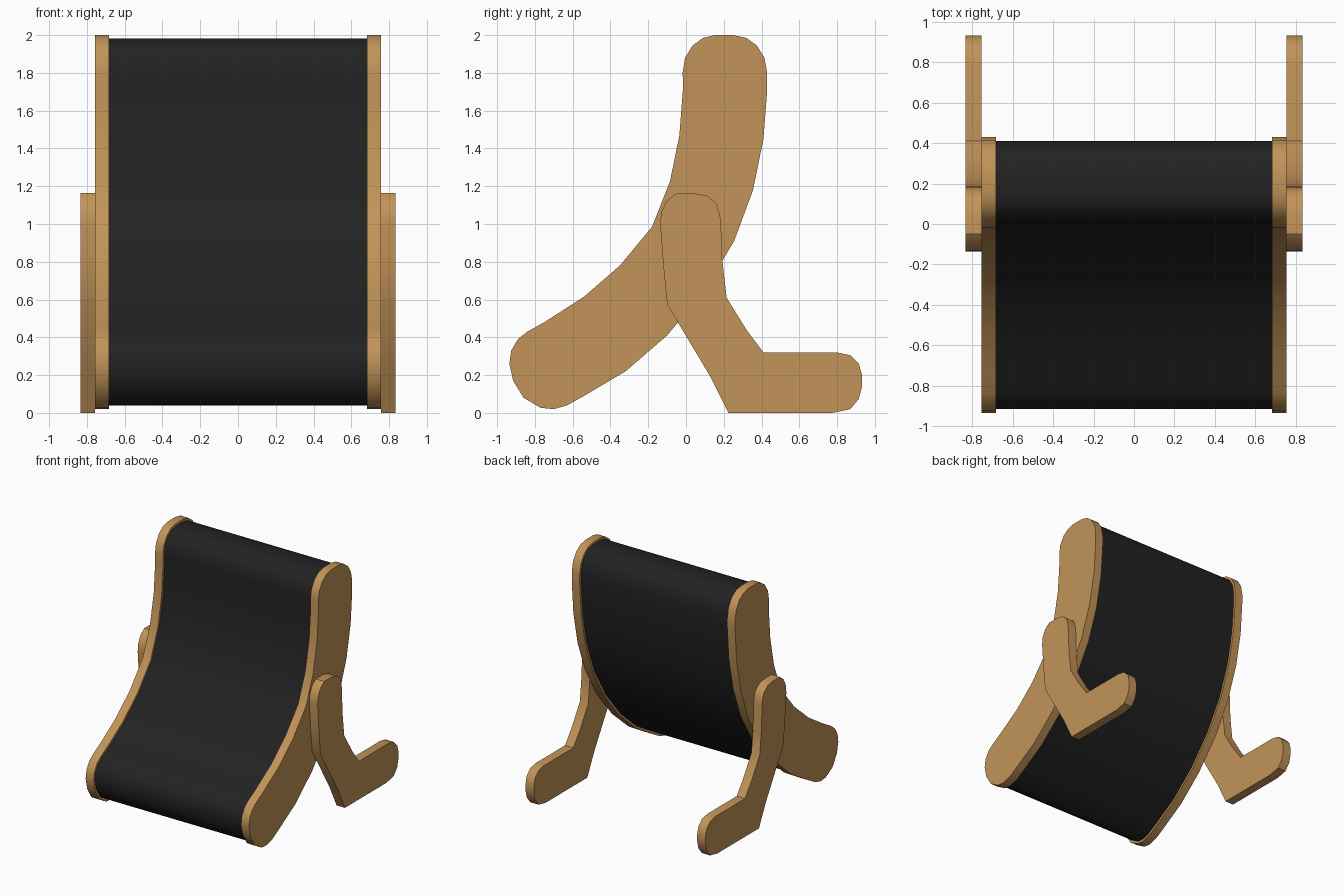
import bpy, bmesh, math
from mathutils import Vector

if "Cube" in bpy.data.objects:
    bpy.data.objects.remove(bpy.data.objects["Cube"])


def material(name, color):
    m = bpy.data.materials.new(name)
    m.diffuse_color = (*color, 1)
    m.use_nodes = True
    m.node_tree.nodes["Principled BSDF"].inputs["Base Color"].default_value = m.diffuse_color
    return m


wood = material("light wood", (0.54, 0.295, 0.098))
black = material("black fabric", (0.016, 0.016, 0.016))

# Side outlines as (y, z), clockwise seen from the right
RAIL = [(0.15, 2.0), (0.25, 2.0), (0.32, 1.985), (0.375, 1.945), (0.415, 1.88), (0.43, 1.80),
        (0.43, 1.71), (0.41, 1.45), (0.355, 1.18), (0.255, 0.91), (0.10, 0.65),
        (-0.10, 0.41), (-0.32, 0.22), (-0.54, 0.09), (-0.63, 0.04), (-0.70, 0.02),
        (-0.77, 0.027), (-0.86, 0.08), (-0.915, 0.17), (-0.935, 0.26), (-0.925, 0.33),
        (-0.89, 0.39), (-0.84, 0.43), (-0.75, 0.48), (-0.54, 0.615), (-0.35, 0.78),
        (-0.18, 0.985), (-0.085, 1.225), (-0.035, 1.47), (-0.015, 1.73), (-0.018, 1.80),
        (-0.005, 1.88), (0.035, 1.945), (0.09, 1.985)]
LEG = [(-0.05, 1.163), (0.04, 1.163), (0.11, 1.15), (0.16, 1.11), (0.18, 1.05), (0.185, 1.0),
       (0.192, 0.81), (0.215, 0.61), (0.32, 0.44), (0.41, 0.32), (0.80, 0.32),
       (0.87, 0.305), (0.915, 0.26), (0.932, 0.20), (0.932, 0.14), (0.915, 0.075),
       (0.87, 0.02), (0.79, 0.003), (0.77, 0.0), (0.225, 0.0), (0.13, 0.19), (-0.10, 0.575),
       (-0.12, 0.78), (-0.137, 1.0), (-0.13, 1.065), (-0.10, 1.125)]


def inset(outline, d):
    """Move a clockwise outline inwards by d."""
    pts = [Vector(p) for p in outline]
    out = []
    for i, p in enumerate(pts):
        a = (p - pts[i - 1]).normalized()
        b = (pts[(i + 1) % len(pts)] - p).normalized()
        t = (a + b).normalized()
        out.append(p + Vector((t.y, -t.x)) * d / max(t.dot(a), 0.5))
    return out


def extrude(name, outline, x0, x1, mat, caps=True):
    """Extrude a side outline across x."""
    bm = bmesh.new()
    rings = [[bm.verts.new((x, y, z)) for y, z in outline] for x in (x0, x1)]
    n = len(outline)
    for i in range(n):
        j = (i + 1) % n
        bm.faces.new((rings[0][i], rings[0][j], rings[1][j], rings[1][i]))
    if caps:
        for r in rings:
            bm.faces.new(r)
    bmesh.ops.recalc_face_normals(bm, faces=bm.faces)
    me = bpy.data.meshes.new(name)
    bm.to_mesh(me)
    bm.free()
    me.materials.append(mat)
    ob = bpy.data.objects.new(name, me)
    bpy.context.collection.objects.link(ob)
    bpy.ops.object.select_all(action='DESELECT')
    ob.select_set(True)
    bpy.context.view_layer.objects.active = ob
    bpy.ops.object.shade_smooth_by_angle(angle=math.radians(33))
    return ob


# Side rails and bent legs on both sides
for side, s in (("left", -1), ("right", 1)):
    extrude("side_rail_" + side, RAIL, s * 0.683, s * 0.756, wood)
    extrude("leg_" + side, LEG, s * 0.756, s * 0.833, wood)

# Fabric wrapped around between the rails
extrude("fabric_seat", inset(RAIL, 0.019), -0.685, 0.685, black)
